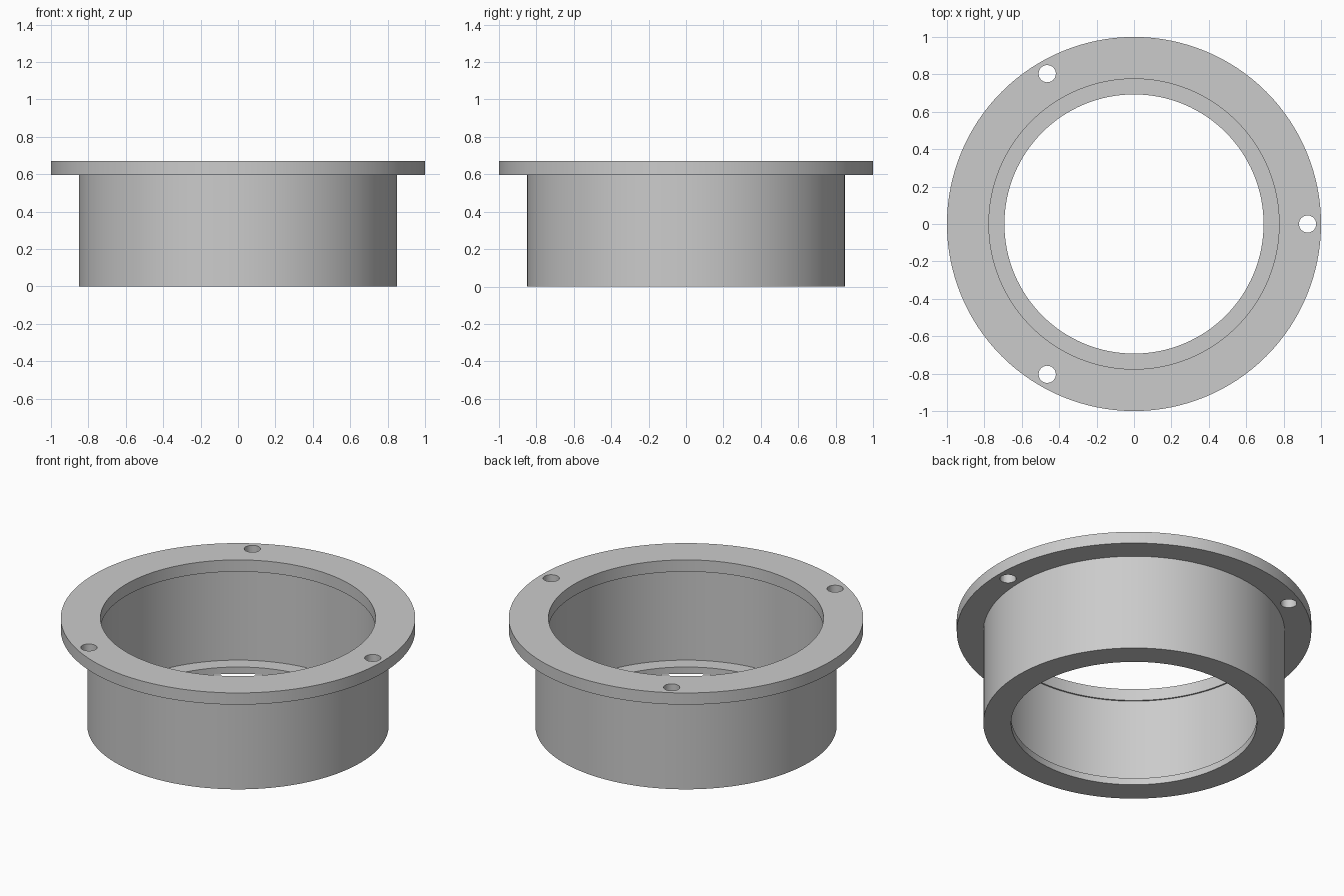
import bpy, bmesh, math
from mathutils import Matrix, Vector

cube = bpy.data.objects.get("Cube")
if cube:
    bpy.data.objects.remove(cube, do_unlink=True)

SEGMENTS = 128
HEIGHT, FLANGE_Z, LIP_Z = 0.67, 0.597, 0.042

grey = bpy.data.materials.new("plain grey")
grey.use_nodes = True
colour = (0.6, 0.6, 0.6, 1)
grey.diffuse_color = colour
grey.node_tree.nodes["Principled BSDF"].inputs["Base Color"].default_value = colour


def make_object(name, bm):
    bmesh.ops.recalc_face_normals(bm, faces=bm.faces)
    mesh = bpy.data.meshes.new(name)
    bm.to_mesh(mesh)
    bm.free()
    mesh.materials.append(grey)
    obj = bpy.data.objects.new(name, mesh)
    bpy.context.collection.objects.link(obj)
    return obj


# Sleeve with top flange and inner bottom lip, turned from one closed profile
profile = [
    (0.693, 0), (0.85, 0), (0.85, FLANGE_Z), (1, FLANGE_Z), (1, HEIGHT),
    (0.776, HEIGHT), (0.776, FLANGE_Z), (0.785, FLANGE_Z),
    (0.785, LIP_Z), (0.693, LIP_Z),
]
bm = bmesh.new()
verts = [bm.verts.new((r, 0, z)) for r, z in profile]
edges = [bm.edges.new((a, b)) for a, b in zip(verts, verts[1:] + verts[:1])]
bmesh.ops.spin(bm, geom=verts + edges, cent=(0, 0, 0), axis=(0, 0, 1),
               angle=math.tau, steps=SEGMENTS, use_merge=True)
bmesh.ops.remove_doubles(bm, verts=bm.verts, dist=0.0001)
ring = make_object("flanged_sleeve", bm)

# Three screw holes through the flange
bm = bmesh.new()
for i in range(3):
    place = Matrix.Rotation(i * math.tau / 3, 4, "Z") @ Matrix.Translation((0.928, 0, HEIGHT))
    bmesh.ops.create_cone(bm, cap_ends=True, segments=32, radius1=0.046,
                          radius2=0.046, depth=0.4, matrix=place)
cutter = make_object("screw_hole_cutter", bm)
cutter.hide_render = True

holes = ring.modifiers.new("screw_holes", "BOOLEAN")
holes.operation = "DIFFERENCE"
holes.solver = "EXACT"
holes.object = cutter

bpy.ops.object.select_all(action="DESELECT")
ring.select_set(True)
bpy.context.view_layer.objects.active = ring
bpy.ops.object.modifier_apply(modifier=holes.name)
bpy.data.objects.remove(cutter, do_unlink=True)
bpy.ops.object.shade_smooth_by_angle(angle=math.radians(30))
